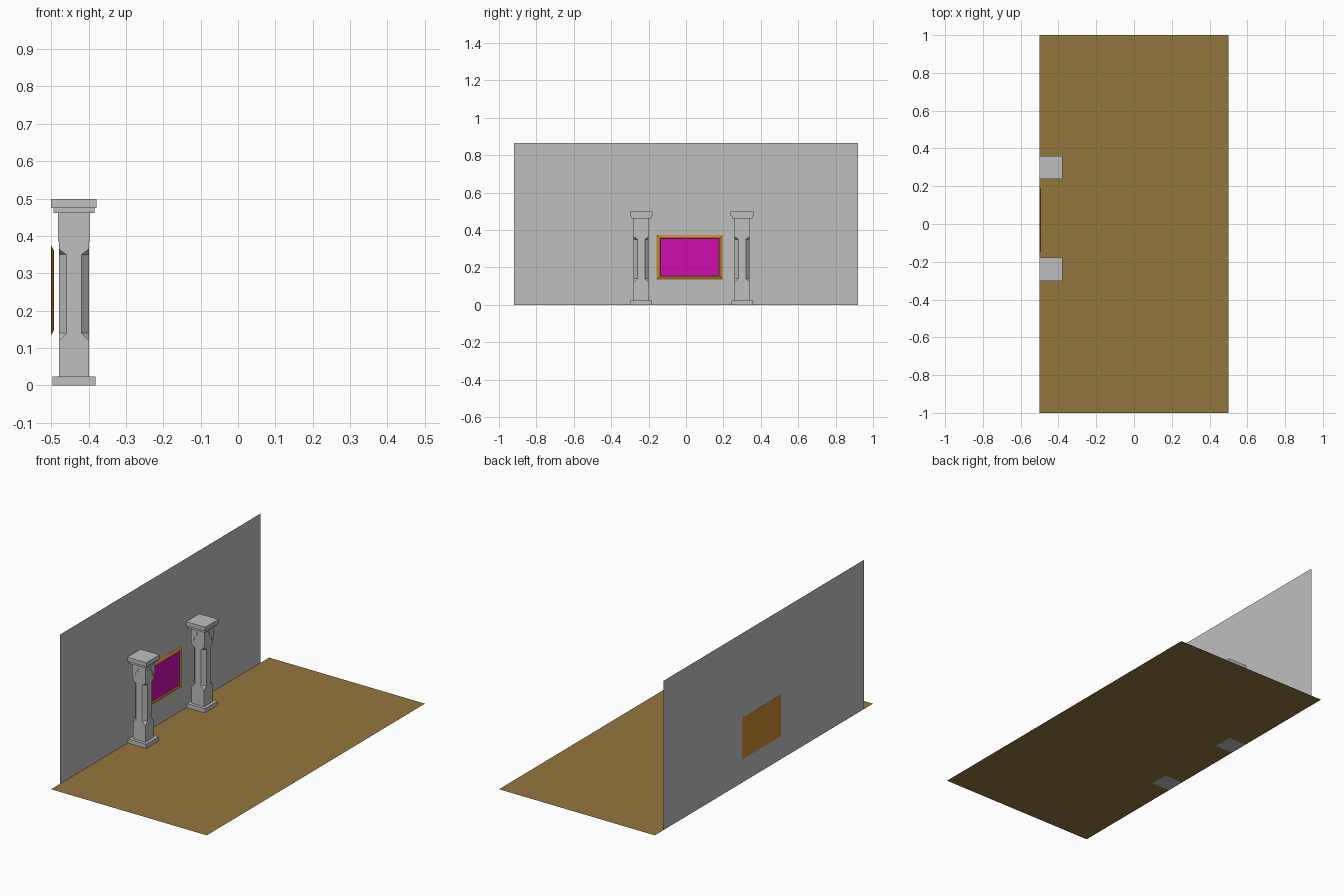
import bpy, bmesh, math
from mathutils import Matrix

if "Cube" in bpy.data.objects:
    bpy.data.objects.remove(bpy.data.objects["Cube"])


def material(name, rgb):
    m = bpy.data.materials.new(name)
    m.diffuse_color = (*rgb, 1)
    m.use_nodes = True
    m.node_tree.nodes["Principled BSDF"].inputs["Base Color"].default_value = m.diffuse_color
    return m


STONE = material("grey_stone", (0.52, 0.52, 0.52))
WOOD = material("brown_floor", (0.288, 0.181, 0.048))
GOLD = material("golden_wood", (0.577, 0.25, 0.026))
PINK = material("magenta_canvas", (0.63, 0.004, 0.435))


def finish(name, bm, mats, loc=(0, 0, 0), fix=True):
    if fix:
        bmesh.ops.recalc_face_normals(bm, faces=bm.faces)
    me = bpy.data.meshes.new(name)
    bm.to_mesh(me)
    bm.free()
    for m in mats:
        me.materials.append(m)
    ob = bpy.data.objects.new(name, me)
    ob.location = loc
    bpy.context.collection.objects.link(ob)
    return ob


def quad(name, pts, mat):
    bm = bmesh.new()
    bm.faces.new([bm.verts.new(p) for p in pts])
    return finish(name, bm, [mat], fix=False)


def slab(bm, half, z0, z1):
    m = Matrix.Translation((0, 0, (z0 + z1) / 2)) @ Matrix.Diagonal((2 * half, 2 * half, z1 - z0, 1))
    bmesh.ops.create_cube(bm, size=1, matrix=m)


# Floor and back wall
quad("floor", [(-.5, -1, 0), (.5, -1, 0), (.5, 1, 0), (-.5, 1, 0)], WOOD)
quad("wall", [(-.5, -.92, 0), (-.5, .92, 0), (-.5, .92, .866), (-.5, -.92, .866)], STONE)

# Picture: nested rectangles bridged into a bevelled frame, canvas in the middle
bm = bmesh.new()
rings = []
for inset, x in ((0, -.5008), (0, -.4995), (.013, -.4925), (.017, -.4925), (.02, -.498)):
    y0, y1, z0, z1 = -.157 + inset, .196 - inset, .135 + inset, .374 - inset
    rings.append([bm.verts.new((x, y, z)) for y, z in ((y0, z0), (y1, z0), (y1, z1), (y0, z1))])
for a, b in zip(rings, rings[1:]):
    for i in range(4):
        j = (i + 1) % 4
        bm.faces.new((a[i], a[j], b[j], b[i]))
bm.faces.new(rings[0][::-1])
bm.faces.new(rings[-1]).material_index = 1
finish("picture", bm, [GOLD, PINK])


def shaft(bm):
    # Square post whose corners are chamfered between z 0.12 and 0.365
    h, c = .04, .02
    spin = [Matrix.Rotation(i * math.pi / 2, 3, 'Z') for i in range(4)]

    def square(z):
        return [bm.verts.new(r @ Matrix.Translation((h, h, z)).translation) for r in spin]

    def octagon(z):
        out = []
        for r in spin:
            out += [bm.verts.new(r @ Matrix.Translation(p).translation) for p in ((h, c, z), (c, h, z))]
        return out

    s0, s1, o1, o2, s2, s3 = square(.02), square(.12), octagon(.14), octagon(.35), square(.365), square(.465)
    for i in range(4):
        j = (i + 1) % 4
        bm.faces.new((s0[i], s0[j], s1[j], s1[i]))
        bm.faces.new((s2[i], s2[j], s3[j], s3[i]))
        for s, o in ((s1, o1), (s2, o2)):
            bm.faces.new((s[i], o[2 * i], o[2 * i + 1]))
            bm.faces.new((s[i], s[j], o[2 * j], o[2 * i + 1]))
    for i in range(8):
        j = (i + 1) % 8
        bm.faces.new((o1[i], o1[j], o2[j], o2[i]))
    bm.faces.new(s0)
    bm.faces.new(s3)


def arch_plates(bm):
    # Thin plate with a pointed, round-tipped arch cut from its lower edge
    arch = [(.033, .385), (.027, .39), (.023, .398), (.020, .413), (.013, .417),
            (.008, .424), (.004, .434)]
    arch += [(.006 * math.cos(t), .441 + .006 * math.sin(t))
             for t in (math.radians(d) for d in (-20, 20, 55))]
    opening = arch + [(0, .447)] + [(-u, z) for u, z in reversed(arch)]
    outline = [(.043, .385)] + opening + [(-.043, .385), (-.043, .464), (.043, .464)]
    for k in range(4):
        rot = Matrix.Rotation(k * math.pi / 2, 4, 'Z')
        f = bm.faces.new([bm.verts.new(rot @ Matrix.Translation((u, -.043, z)).translation) for u, z in outline])
        ext = bmesh.ops.extrude_face_region(bm, geom=[f], use_keep_orig=True)
        moved = [v for v in ext["geom"] if isinstance(v, bmesh.types.BMVert)]
        bmesh.ops.translate(bm, verts=moved, vec=rot.to_3x3() @ Matrix.Translation((0, .0035, 0)).translation)


# Two matching columns flanking the picture
for side, y in (("left", -.2395), ("right", .300)):
    loc = (-.4392, y, 0)
    bm = bmesh.new()
    slab(bm, .0575, -.0006, .024)
    finish(side + "_column_base", bm, [STONE], loc)
    bm = bmesh.new()
    shaft(bm)
    finish(side + "_column_shaft", bm, [STONE], loc)
    bm = bmesh.new()
    arch_plates(bm)
    finish(side + "_column_arches", bm, [STONE], loc)
    bm = bmesh.new()
    slab(bm, .055, .462, .475)
    slab(bm, .061, .475, .499)
    finish(side + "_column_cap", bm, [STONE], loc)
